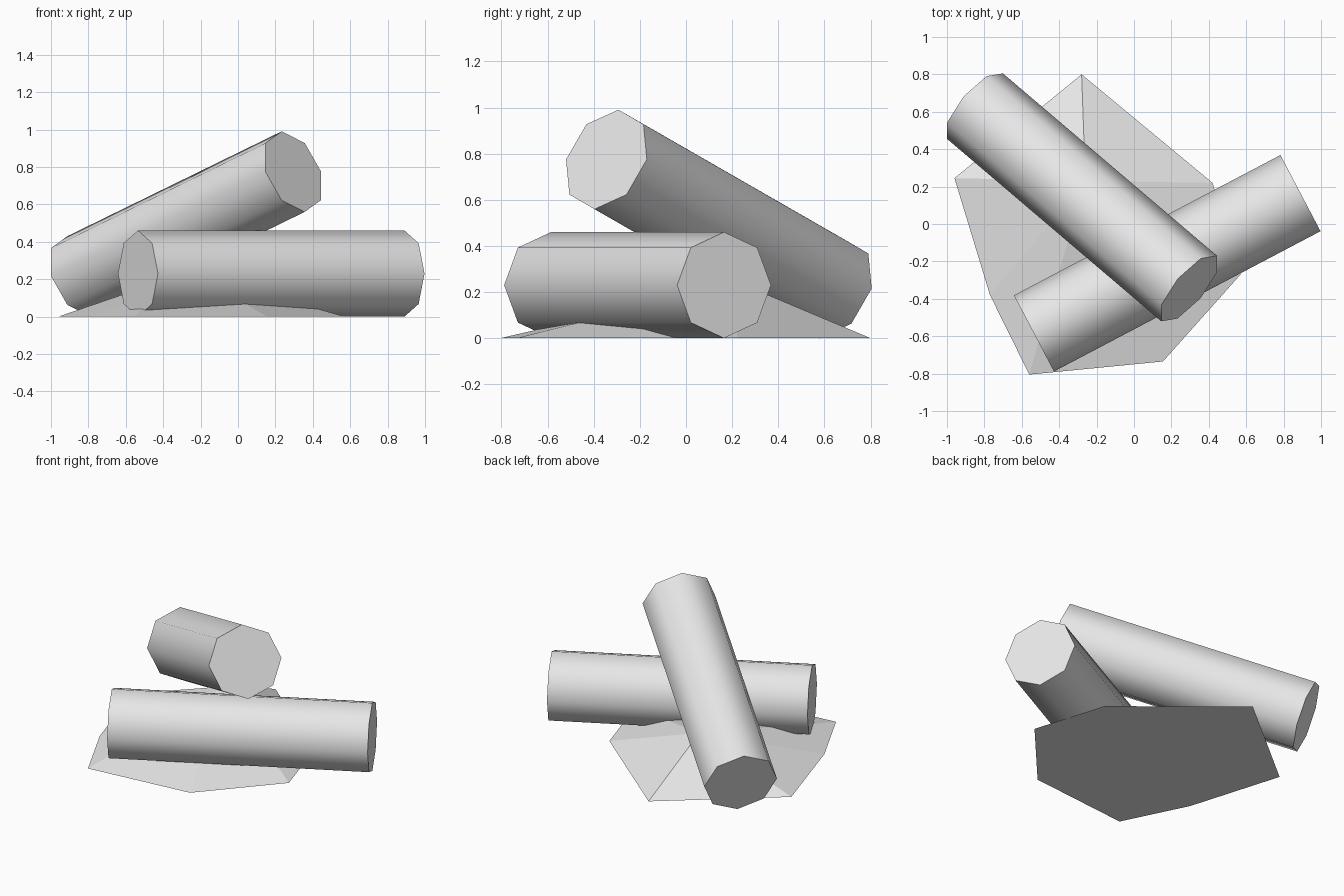
import bpy, bmesh, math
from mathutils import Vector, Matrix

if "Cube" in bpy.data.objects:
    bpy.data.objects.remove(bpy.data.objects["Cube"])

grey = bpy.data.materials.new("plain_grey")
grey.diffuse_color = (0.8, 0.8, 0.8, 1)
grey.use_nodes = True
grey.node_tree.nodes["Principled BSDF"].inputs["Base Color"].default_value = grey.diffuse_color


def finish(bm, name):
    bmesh.ops.recalc_face_normals(bm, faces=bm.faces)
    mesh = bpy.data.meshes.new(name)
    bm.to_mesh(mesh)
    bm.free()
    mesh.materials.append(grey)
    obj = bpy.data.objects.new(name, mesh)
    bpy.context.collection.objects.link(obj)
    return obj


def log(name, start, end, radius=0.23):
    """Eight-sided log between two end centres, one corner line on top."""
    a, b = Vector(start), Vector(end)
    axis = (b - a).normalized()
    side = Vector((0, 0, 1)).cross(axis).normalized()
    up = axis.cross(side)
    frame = Matrix((up, side * -1, axis * -1)).transposed()
    if frame.determinant() < 0:
        frame = Matrix((up, side, axis * -1)).transposed()
    place = Matrix.Translation((a + b) / 2) @ frame.to_4x4()
    bm = bmesh.new()
    bmesh.ops.create_cone(bm, cap_ends=True, segments=8, radius1=radius,
                          radius2=radius, depth=(b - a).length, matrix=place)
    obj = finish(bm, name)
    # Smooth bark, crisp sawn ends
    bpy.ops.object.select_all(action='DESELECT')
    obj.select_set(True)
    bpy.context.view_layer.objects.active = obj
    bpy.ops.object.shade_smooth_by_angle(angle=math.radians(60))


# Two crossed logs, the upper one leaning on the lower one
log("lower_log", (-0.535, -0.585, 0.23), (0.89, 0.165, 0.23))
log("upper_log", (-0.85, 0.63, 0.215), (0.295, -0.345, 0.775))

# Low faceted mound under the logs
rim = [(-0.28, 0.80), (-0.96, 0.245), (-0.77, -0.38), (-0.56, -0.805),
       (0.155, -0.735), (0.57, -0.27), (0.42, 0.22)]
bm = bmesh.new()
ring = [bm.verts.new((x, y, 0)) for x, y in rim]
peak = bm.verts.new((-0.26, 0.23, 0.24))
bm.faces.new(reversed(ring))
for i, v in enumerate(ring):
    bm.faces.new((v, ring[(i + 1) % len(ring)], peak))
finish(bm, "ash_mound")
